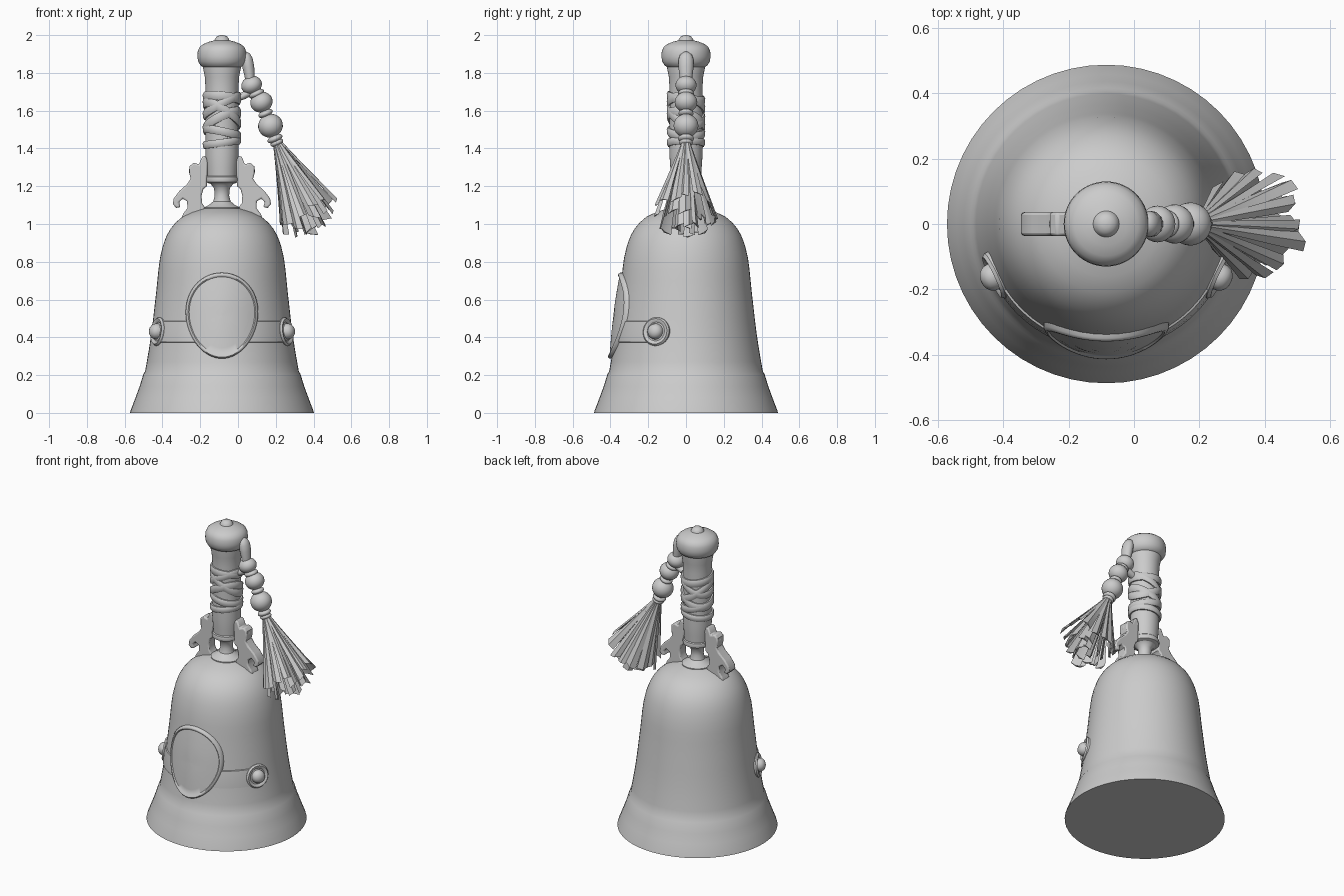
import bpy, bmesh, math, random
from mathutils import Vector

if "Cube" in bpy.data.objects:
    bpy.data.objects.remove(bpy.data.objects["Cube"])

random.seed(4)
CX = -0.085                      # bell axis
TAU = 2 * math.pi


def finish(name, bm, angle=35):
    bmesh.ops.remove_doubles(bm, verts=bm.verts, dist=1e-5)
    bmesh.ops.recalc_face_normals(bm, faces=bm.faces)
    me = bpy.data.meshes.new(name)
    bm.to_mesh(me)
    bm.free()
    me.shade_smooth()
    me.set_sharp_from_angle(angle=math.radians(angle))
    ob = bpy.data.objects.new(name, me)
    bpy.context.collection.objects.link(ob)
    return ob


def skin(bm, rows, loop=False, cap=True):
    """Skin closed cross-sections; loop joins last to first, cap fills ends."""
    vs = [[bm.verts.new(p) for p in r] for r in rows]
    n = len(vs[0])
    for i in range(len(vs) if loop else len(vs) - 1):
        a, b = vs[i], vs[(i + 1) % len(vs)]
        for j in range(n):
            bm.faces.new((a[j], a[(j + 1) % n], b[(j + 1) % n], b[j]))
    if cap and not loop:
        bm.faces.new(vs[0])
        bm.faces.new(vs[-1])


def lathe(name, prof, origin=(CX, 0, 0), axis=(0, 0, 1), segs=56, angle=35):
    q = Vector(axis).to_track_quat('Z', 'Y')
    o = Vector(origin)
    rows = [[o + q @ Vector((r * math.cos(TAU * k / segs), r * math.sin(TAU * k / segs), h))
             for k in range(segs)] for r, h in prof]
    bm = bmesh.new()
    skin(bm, rows)
    return finish(name, bm, angle)


def ball(r, n=12, squash=1.0):
    return [(max(r * math.sin(math.pi * i / n), 0.001), -r * squash * math.cos(math.pi * i / n))
            for i in range(n + 1)]


# Bell body
BELL = [(.487, 0), (.484, .012), (.458, .08), (.436, .14), (.416, .205), (.407, .22), (.398, .27),
        (.386, .34), (.374, .42), (.364, .5), (.355, .58), (.348, .64), (.342, .70), (.336, .76),
        (.328, .82), (.314, .88), (.304, .91), (.292, .94), (.272, .975), (.245, 1.008),
        (.21, 1.038), (.16, 1.062), (.11, 1.078), (.085, 1.085)]
lathe("bell_body", BELL, angle=50)


def bell_r(z):
    for (r0, z0), (r1, z1) in zip(BELL, BELL[1:]):
        if z0 <= z <= z1:
            return r0 + (r1 - r0) * (z - z0) / (z1 - z0)
    return .1


# Neck, grip, knob
lathe("neck", [(.095, 1.07), (.095, 1.088), (.07, 1.10), (.046, 1.12), (.038, 1.15), (.042, 1.19),
               (.06, 1.212), (.075, 1.225)])
lathe("grip", [(.07, 1.215), (.086, 1.222), (.09, 1.235), (.086, 1.25), (.08, 1.255), (.083, 1.3),
               (.088, 1.37), (.086, 1.45), (.087, 1.55), (.087, 1.65), (.087, 1.72), (.091, 1.78),
               (.1, 1.825), (.1, 1.85)])
lathe("knob", [(.09, 1.825), (.112, 1.838), (.126, 1.86), (.13, 1.885), (.128, 1.915), (.118, 1.938),
               (.098, 1.953), (.065, 1.966), (.04, 1.972), (.036, 1.982), (.026, 1.994), (.012, 1.999),
               (.001, 2.0)])

# Leather bands wound around the grip
bm = bmesh.new()
for z, tilt, ph, w in [(1.43, .012, 0, .02), (1.485, -.02, .3, .022), (1.545, .05, -.6, .026),
                       (1.585, -.06, .5, .026), (1.625, .05, -.3, .024), (1.665, -.015, 1, .024)]:
    rows = []
    for k in range(48):
        a = TAU * k / 48
        h = z + tilt * math.cos(a - ph)
        rows.append([(CX + r * math.cos(a), r * math.sin(a), h + s * w) for r, s in
                     [(.08, -1), (.095, -1), (.101, -.5), (.102, .5), (.096, 1), (.08, 1)]])
    skin(bm, rows, loop=True)
finish("grip_wrap", bm, 40)

# Scroll brackets at both sides of the neck: (distance from axis, z)
SCROLL = [(.075, 1.33), (.088, 1.362), (.105, 1.355), (.122, 1.315), (.15, 1.325), (.172, 1.305),
          (.172, 1.265), (.165, 1.24), (.185, 1.21), (.225, 1.175), (.255, 1.135), (.26, 1.105),
          (.242, 1.085), (.218, 1.09), (.228, 1.115), (.208, 1.135), (.185, 1.12), (.182, 1.085),
          (.205, 1.055), (.215, 1.03), (.16, 1.03), (.115, 1.05), (.088, 1.085), (.105, 1.11),
          (.108, 1.15), (.098, 1.185), (.08, 1.2)]
for side, label in ((-1, "left"), (1, "right")):
    bm = bmesh.new()
    skin(bm, [[(CX + side * d, y, z) for d, z in SCROLL] for y in (-.036, .036)])
    ob = finish("scroll_bracket_" + label, bm, 45)
    bev = ob.modifiers.new("soft_edges", 'BEVEL')
    bev.width, bev.segments, bev.limit_method = .008, 2, 'ANGLE'
    bev.angle_limit = math.radians(60)
    # Small bud on the scroll elbow
    lathe("scroll_bud_" + label, ball(.03, 10), (CX + side * .145, 0, 1.28), (0, 1, 0), 20)

# Raised oval panel on the front
rows = []
for t, off in [(1.0, -.01), (.995, .012), (.965, .02), (.93, .02), (.9, .013), (.75, .016),
               (.5, .02), (.25, .022), (.02, .022)]:
    row = []
    for k in range(56):
        a = TAU * k / 56
        s = math.sin(a)
        x = .192 * t * math.cos(a) * (1 + .08 * s)
        z = .515 + .228 * t * s
        row.append((CX + x, -math.sqrt(bell_r(z) ** 2 - x * x) - off, z))
    rows.append(row)
bm = bmesh.new()
skin(bm, rows, cap=False)
bm.faces.new([v for v in bm.verts][-56:])
finish("front_panel", bm, 50)

# Strap running from boss to boss behind the panel
rows = []
for k in range(41):
    a = math.radians(-152 + 124 * k / 40)
    rows.append([(CX + (bell_r(z) + o) * math.cos(a), (bell_r(z) + o) * math.sin(a), z)
                 for z, o in [(.37, -.01), (.376, .006), (.43, .009), (.484, .006), (.49, -.01)]])
bm = bmesh.new()
skin(bm, rows)
finish("front_strap", bm)

# Round bosses at the strap ends
for side, label in ((-1, "left"), (1, "right")):
    a = math.radians(25)
    d = Vector((side * math.cos(a), -math.sin(a), .12)).normalized()
    o = Vector((CX + side * .372 * math.cos(a), -.372 * math.sin(a), .43))
    lathe("boss_" + label, [(.078, -.03), (.076, .004), (.068, .014), (.058, .012), (.05, .006),
                            (.042, .008), (.041, .02), (.036, .033), (.025, .043), (.012, .048),
                            (.001, .049)], o, d, 32)


# Cord from the knob to the beads
def tube(name, pts, rad, segs=14):
    rows = []
    for i, p in enumerate(pts):
        d = Vector(pts[min(i + 1, len(pts) - 1)]) - Vector(pts[max(i - 1, 0)])
        u = Vector((0, 1, 0))
        v = d.normalized().cross(u)
        rows.append([Vector(p) + rad[i] * (u * math.cos(TAU * k / segs) + v * math.sin(TAU * k / segs) * .8)
                     for k in range(segs)])
    bm = bmesh.new()
    skin(bm, rows)
    finish(name, bm, 50)


tube("tassel_cord", [(.036, 0, 1.91), (.04, 0, 1.895), (.047, 0, 1.87), (.055, 0, 1.83),
                     (.062, 0, 1.78), (.07, 0, 1.72), (.12, 0, 1.64), (.17, 0, 1.52), (.21, 0, 1.42)],
     [.012, .032, .04, .04, .034, .03, .026, .026, .026])
tube("cord_knot", [(.0, 0, 1.665), (.03, 0, 1.68), (.07, 0, 1.70)], [.02, .026, .024])

# Beads and spacer rings strung on the cord
for i, (x, z, r, sq) in enumerate([(.072, 1.735, .056, .85), (.098, 1.69, .043, .5), (.124, 1.645, .06, .9),
                                   (.146, 1.585, .04, .5), (.172, 1.52, .066, .95),
                                   (.196, 1.452, .042, .5), (.206, 1.43, .036, .5)]):
    lathe("tassel_bead_%d" % (i + 1), ball(r, 12, sq), (x, 0, z), (.4, 0, -.91), 28, 60)

# Tassel: flared, folded strips spreading from the last bead
top = Vector((.205, 0, 1.435))
ax = Vector((.406, 0, -.914))
U, V = Vector((.914, 0, .406)), Vector((0, 1, 0))
bm = bmesh.new()
for count, spread, length in ((15, .165, .44), (10, .11, .49), (6, .045, .5)):
    for k in range(count):
        a = TAU * (k + random.uniform(-.25, .25)) / count
        rad = U * math.cos(a) + V * math.sin(a)
        side = ax.cross(rad)
        R = spread * random.uniform(.88, 1.05)
        L = length * random.uniform(.9, 1.06) - .05 * max(0, math.cos(a)) * (spread > .1)
        twist = random.uniform(-.7, .7)
        w_end = random.uniform(.024, .036)
        rows = []
        for t in (0, .25, .5, .75, 1):
            c = top + ax * (L * t) + rad * (.018 + (R - .018) * t ** 1.05)
            s = side * math.cos(twist * t) + rad * math.sin(twist * t)
            n = rad * math.cos(twist * t) - side * math.sin(twist * t)
            w = .008 + (w_end - .008) * t
            slant = ax * random.uniform(-.02, .02) * (t == 1)
            rows.append([c - s * w - slant, c + n * w * .55, c + s * w + slant, c + n * (w * .55 - .012)])
        skin(bm, rows)
finish("tassel_strips", bm, 30)
